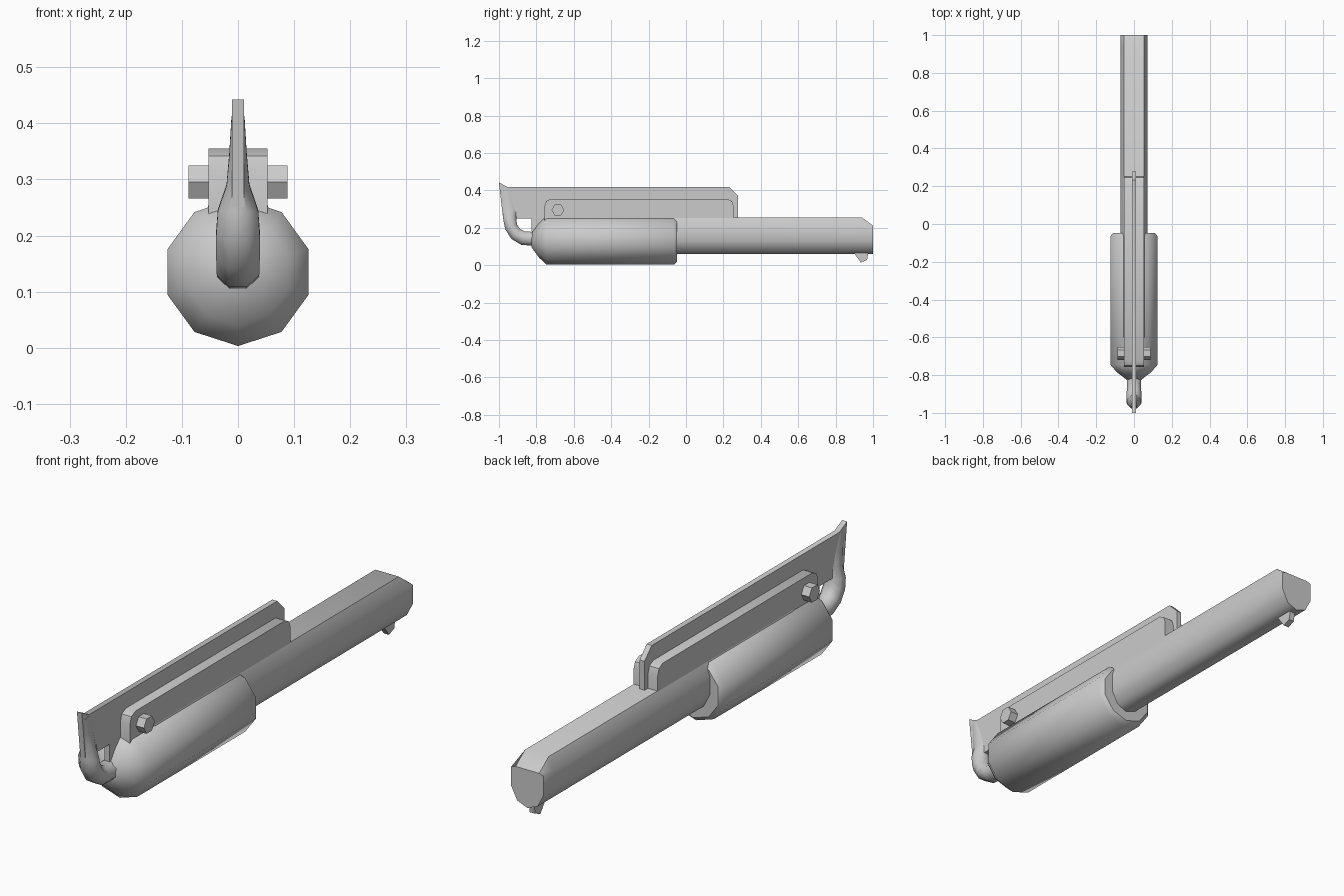
import bpy, bmesh, math
from mathutils import Vector

if "Cube" in bpy.data.objects:
    bpy.data.objects.remove(bpy.data.objects["Cube"])


def finish(name, bm, angle=45):
    bmesh.ops.recalc_face_normals(bm, faces=bm.faces)
    me = bpy.data.meshes.new(name)
    bm.to_mesh(me)
    bm.free()
    ob = bpy.data.objects.new(name, me)
    bpy.context.collection.objects.link(ob)
    bpy.ops.object.select_all(action='DESELECT')
    ob.select_set(True)
    bpy.context.view_layer.objects.active = ob
    bpy.ops.object.shade_smooth_by_angle(angle=math.radians(angle))
    return ob


def loft(name, rings, angle=45):
    bm = bmesh.new()
    vs = [[bm.verts.new(p) for p in r] for r in rings]
    n = len(vs[0])
    for a, b in zip(vs, vs[1:]):
        for i in range(n):
            j = (i + 1) % n
            bm.faces.new((a[i], a[j], b[j], b[i]))
    bm.faces.new(vs[0])
    bm.faces.new(vs[-1])
    return finish(name, bm, angle)


def plate(name, profile, half):
    # side profile in (y, z), extruded across x
    return loft(name, [[(x, y, z) for y, z in profile] for x in (-half, half)], 30)


# ten-sided fore-end body with tapered front and bevelled back
def decagon(y, r):
    return [(r * math.sin(k * math.pi / 5), y, 0.135 + r * math.cos(k * math.pi / 5))
            for k in range(10)]


loft("main_body", [decagon(y, r) for y, r in
     [(-0.825, 0.04), (-0.785, 0.095), (-0.745, 0.132), (-0.065, 0.132), (-0.047, 0.115)]])

# long faceted rear tube, top edge sloped at the end
half = [(0.052, 0.256), (0.072, 0.205), (0.072, 0.13), (0.045, 0.078)]
section = half + [(0, 0.06)] + [(-x, z) for x, z in reversed(half)]
loft("rear_tube", [[(x, -0.6, z) for x, z in section],
                   [(x, 0.94, z) for x, z in section],
                   [(x, 1.0, min(z, 0.21)) if z < 0.25 else (x, 1.0, 0.212) for x, z in section]])

# upper housing
plate("upper_housing", [(-0.757, 0.235), (-0.757, 0.315), (-0.748, 0.342), (-0.722, 0.355),
                        (0.222, 0.355), (0.246, 0.342), (0.255, 0.315), (0.255, 0.2),
                        (-0.7, 0.2)], 0.053)

# thin top fin running the length of the housing
plate("top_fin", [(-1.0, 0.442), (-0.953, 0.418), (0.232, 0.418), (0.277, 0.372),
                  (0.277, 0.25), (0.2, 0.24), (-0.7, 0.18), (-0.825, 0.18),
                  (-0.825, 0.25), (-0.905, 0.25), (-0.978, 0.25)], 0.011)

# curved neck loop joining fin and body: (y, z, in-plane radius, half width)
path = [(-0.968, 0.41, 0.026, 0.012), (-0.953, 0.345, 0.034, 0.016),
        (-0.944, 0.29, 0.037, 0.021), (-0.942, 0.245, 0.036, 0.037),
        (-0.935, 0.205, 0.035, 0.04), (-0.91, 0.167, 0.036, 0.04),
        (-0.87, 0.144, 0.038, 0.039), (-0.82, 0.142, 0.038, 0.039),
        (-0.77, 0.142, 0.038, 0.039)]
rings = []
for i, (y, z, h, w) in enumerate(path):
    a, b = path[max(i - 1, 0)], path[min(i + 1, len(path) - 1)]
    t = Vector((0, b[0] - a[0], b[1] - a[1])).normalized()
    nrm = Vector((0, -t.z, t.y))
    rings.append([Vector((0, y, z)) + Vector((w * 1.05 * math.cos(q), 0, 0)) + nrm * h * 1.05 * math.sin(q)
                  for q in [(k + 0.5) * math.pi / 4 for k in range(8)]])
loft("neck_loop", rings, 50)

# hexagonal cross pin
loft("cross_pin", [[(x, -0.685 + 0.034 * math.cos(k * math.pi / 3),
                     0.295 + 0.034 * math.sin(k * math.pi / 3)) for k in range(6)]
                   for x in (-0.088, 0.088)], 30)

# small lug under the end of the tube
plate("end_lug", [(0.895, 0.07), (0.975, 0.07), (0.968, 0.028), (0.935, 0.015), (0.915, 0.042)], 0.012)
